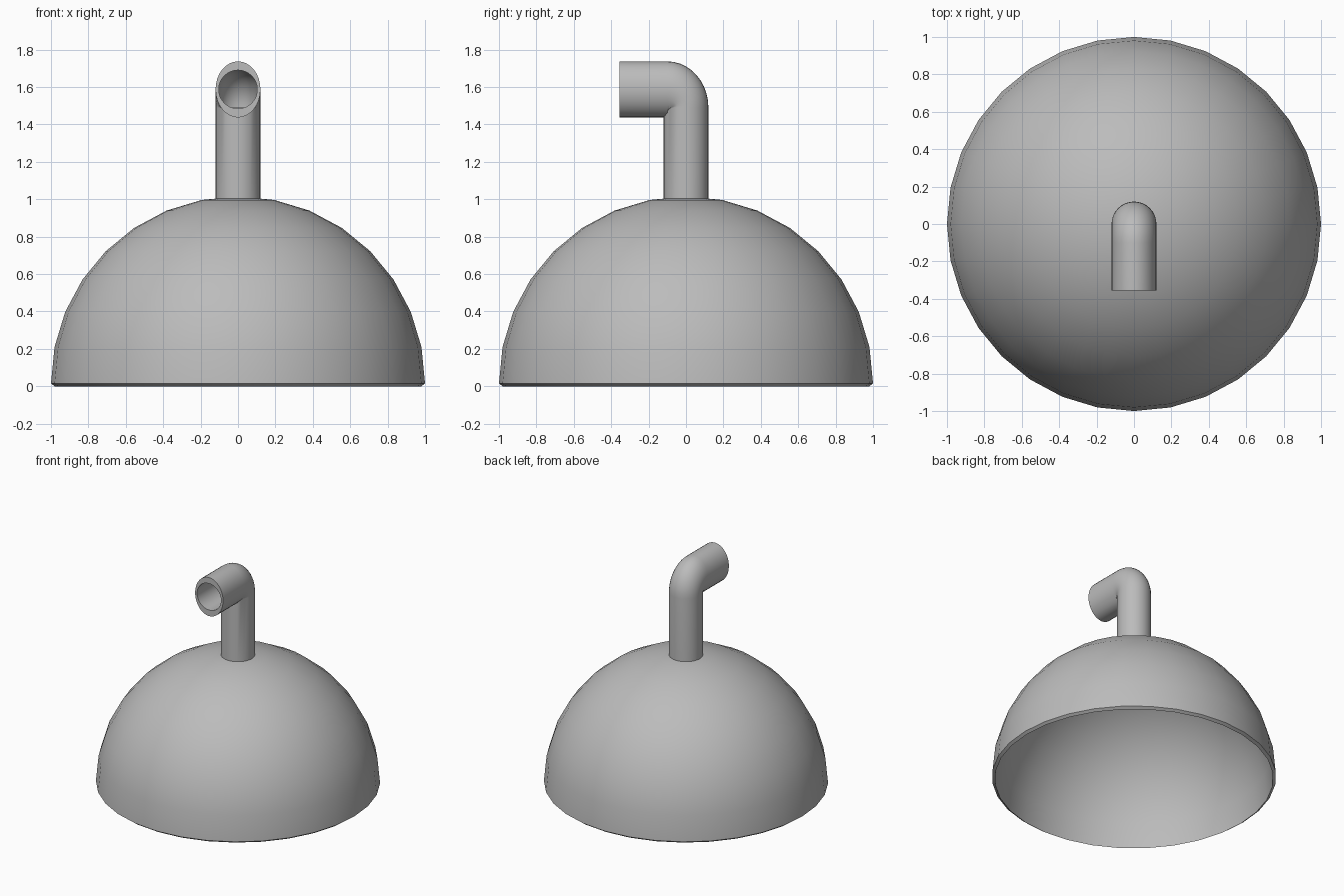
import bpy
import bmesh
from math import sin, cos, pi, radians

SIDES = 32

cube = bpy.data.objects.get("Cube")
if cube:
    bpy.data.objects.remove(cube, do_unlink=True)

grey = bpy.data.materials.new("plain_grey")
grey.use_nodes = True
colour = (0.5, 0.5, 0.5, 1)
grey.diffuse_color = colour
grey.node_tree.nodes["Principled BSDF"].inputs["Base Color"].default_value = colour


def loft(name, rings, closed=False):
    """Skin a list of point rings into a smooth shaded object."""
    bm = bmesh.new()
    loops = [[bm.verts.new(p) for p in ring] for ring in rings]
    pairs = list(zip(loops, loops[1:]))
    if closed:
        pairs.append((loops[-1], loops[0]))
    for a, b in pairs:
        for i in range(SIDES):
            j = (i + 1) % SIDES
            bm.faces.new((a[i], a[j], b[j], b[i]))
    bmesh.ops.remove_doubles(bm, verts=bm.verts, dist=0.0001)
    bmesh.ops.recalc_face_normals(bm, faces=bm.faces)
    mesh = bpy.data.meshes.new(name)
    bm.to_mesh(mesh)
    bm.free()
    mesh.materials.append(grey)
    obj = bpy.data.objects.new(name, mesh)
    bpy.context.collection.objects.link(obj)
    bpy.ops.object.select_all(action='DESELECT')
    obj.select_set(True)
    bpy.context.view_layer.objects.active = obj
    bpy.ops.object.shade_smooth_by_angle(angle=radians(35))
    return obj


def level_ring(radius, z):
    return [(radius * cos(2 * pi * i / SIDES), radius * sin(2 * pi * i / SIDES), z)
            for i in range(SIDES)]


def span_ring(half_width, heel, throat):
    """Elliptical ring spanning two (y, z) points, one on each side of the bend."""
    ring = []
    for i in range(SIDES):
        a = 2 * pi * i / SIDES
        k = (1 + sin(a)) / 2
        ring.append((half_width * cos(a),
                     throat[0] + (heel[0] - throat[0]) * k,
                     throat[1] + (heel[1] - throat[1]) * k))
    return ring


def pipe_wall(radius, mouth_half_height, bottom, mouth_y, steps=10):
    """Rings up the stem, round the bend and out to the mouth."""
    by, bz, mid = -0.1, 1.49, 1.587
    top, low = mid + mouth_half_height, mid - mouth_half_height
    rings = [span_ring(radius, (radius, bottom), (-radius, bottom))]
    for s in range(steps + 1):
        t = pi / 2 * s / steps
        heel = (by + (radius - by) * cos(t), bz + (top - bz) * sin(t))
        throat = (by + (-radius - by) * cos(t), bz + (low - bz) * sin(t))
        rings.append(span_ring(radius, heel, throat))
    rings.append(span_ring(radius, (mouth_y, top), (mouth_y, low)))
    return rings


# Dome: thin hollow hemisphere with a slightly sloped rim
angles = [pi / 2 * s / 8 for s in range(9)]
outer = [level_ring(cos(a), 0.015 + sin(a)) for a in angles]
inner = [level_ring(0.98 * cos(a), 0.995 * sin(a)) for a in angles]
loft("dome", outer[::-1] + inner)

# Bent pipe: outer wall, then back down the round bore
outer = pipe_wall(0.12, 0.15, 0.995, -0.355)
bore = pipe_wall(0.103, 0.103, 0.995, -0.355)
loft("bent_pipe", outer + bore[::-1], closed=True)
